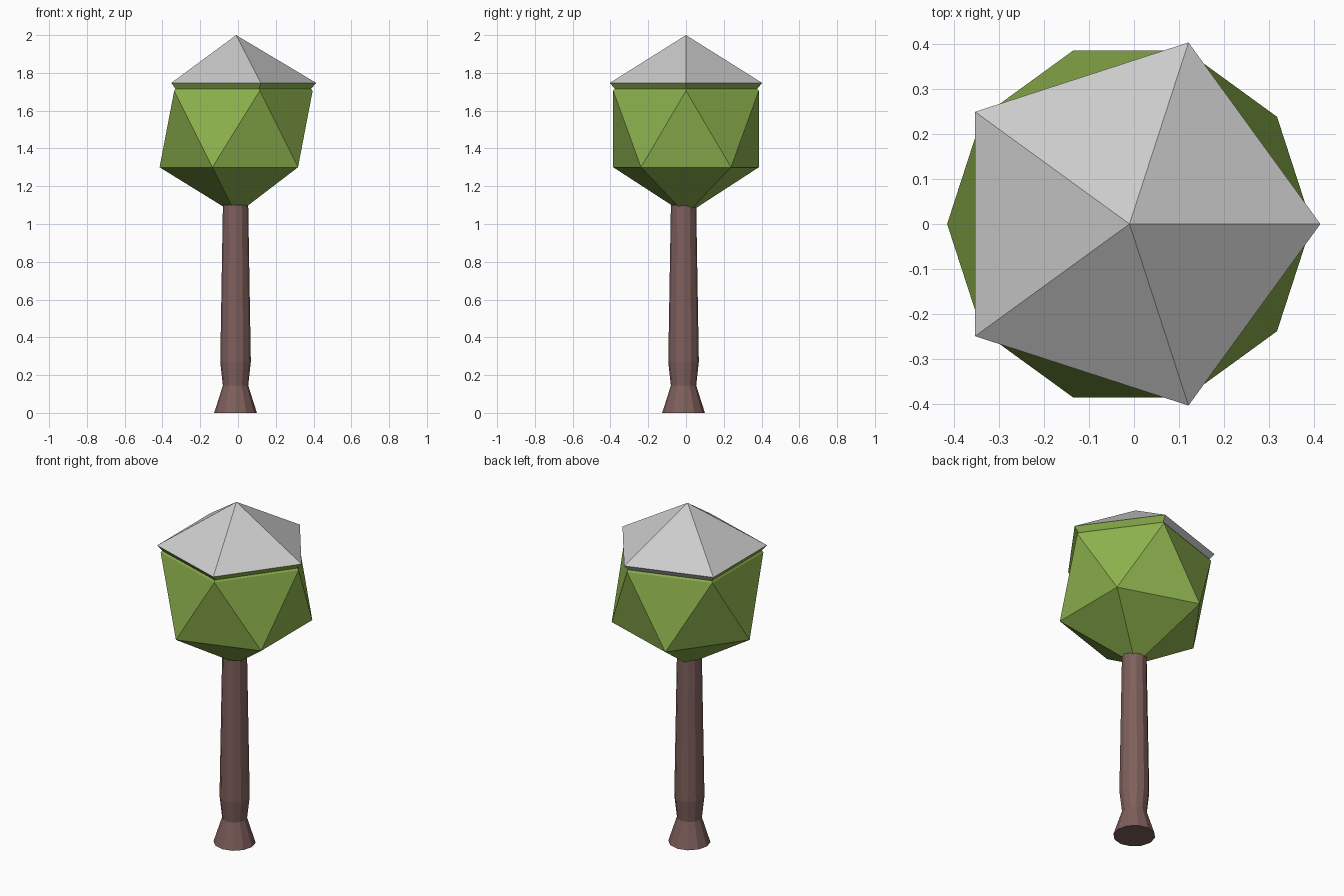
import bpy, bmesh
from math import sin, cos, pi
from mathutils import Matrix

if "Cube" in bpy.data.objects:
    bpy.data.objects.remove(bpy.data.objects["Cube"])


def material(name, rgb):
    m = bpy.data.materials.new(name)
    m.diffuse_color = (*rgb, 1)
    m.use_nodes = True
    m.node_tree.nodes["Principled BSDF"].inputs["Base Color"].default_value = m.diffuse_color
    return m


def finish(bm, name, mats):
    bmesh.ops.recalc_face_normals(bm, faces=bm.faces)
    me = bpy.data.meshes.new(name)
    bm.to_mesh(me)
    bm.free()
    for m in mats:
        me.materials.append(m)
    ob = bpy.data.objects.new(name, me)
    bpy.context.collection.objects.link(ob)
    return ob


def lathe(bm, profile, sides, cx, cy):
    """Stack rings of (radius, z) and return the rings and wall faces per level."""
    rings = [[bm.verts.new((cx + r * cos(2 * pi * i / sides),
                            cy + r * sin(2 * pi * i / sides), z))
              for i in range(sides)] for r, z in profile]
    walls = [[bm.faces.new((a[i], a[(i + 1) % sides], b[(i + 1) % sides], b[i]))
              for i in range(sides)] for a, b in zip(rings, rings[1:])]
    return rings, walls


green = material("leaf_green", (0.27, 0.45, 0.075))
brown = material("bark_brown", (0.21, 0.115, 0.105))
CX = -0.01

# Trunk: flared foot, slight bulge, tapering upward
bm = bmesh.new()
rings, _ = lathe(bm, [(0.113, 0), (0.067, 0.145), (0.081, 0.27), (0.067, 1.10)],
                 12, -0.013, -0.013)
bm.faces.new(rings[0])
finish(bm, "trunk", [brown])

# Foliage: icosahedron with its top fan removed (replaced by the snow cap)
bm = bmesh.new()
bmesh.ops.create_icosphere(bm, subdivisions=1, radius=0.453,
                           matrix=Matrix.Translation((CX, 0, 1.503)))
top = max(bm.verts, key=lambda v: v.co.z)
bmesh.ops.delete(bm, geom=[top], context='VERTS')
finish(bm, "foliage", [green])

# Snow cap: overhanging pentagonal pyramid with a mostly green underside
bm = bmesh.new()
rings, walls = lathe(bm, [(0.405, 1.705), (0.397, 1.716), (0.424, 1.747)], 5, CX, 0)
for level in walls:
    for f in level:
        f.material_index = 1
walls[1][1].material_index = 0
tip = bm.verts.new((CX, 0, 2.0))
for i in range(5):
    bm.faces.new((rings[2][i], rings[2][(i + 1) % 5], tip))
finish(bm, "snow_cap", [None, green])
